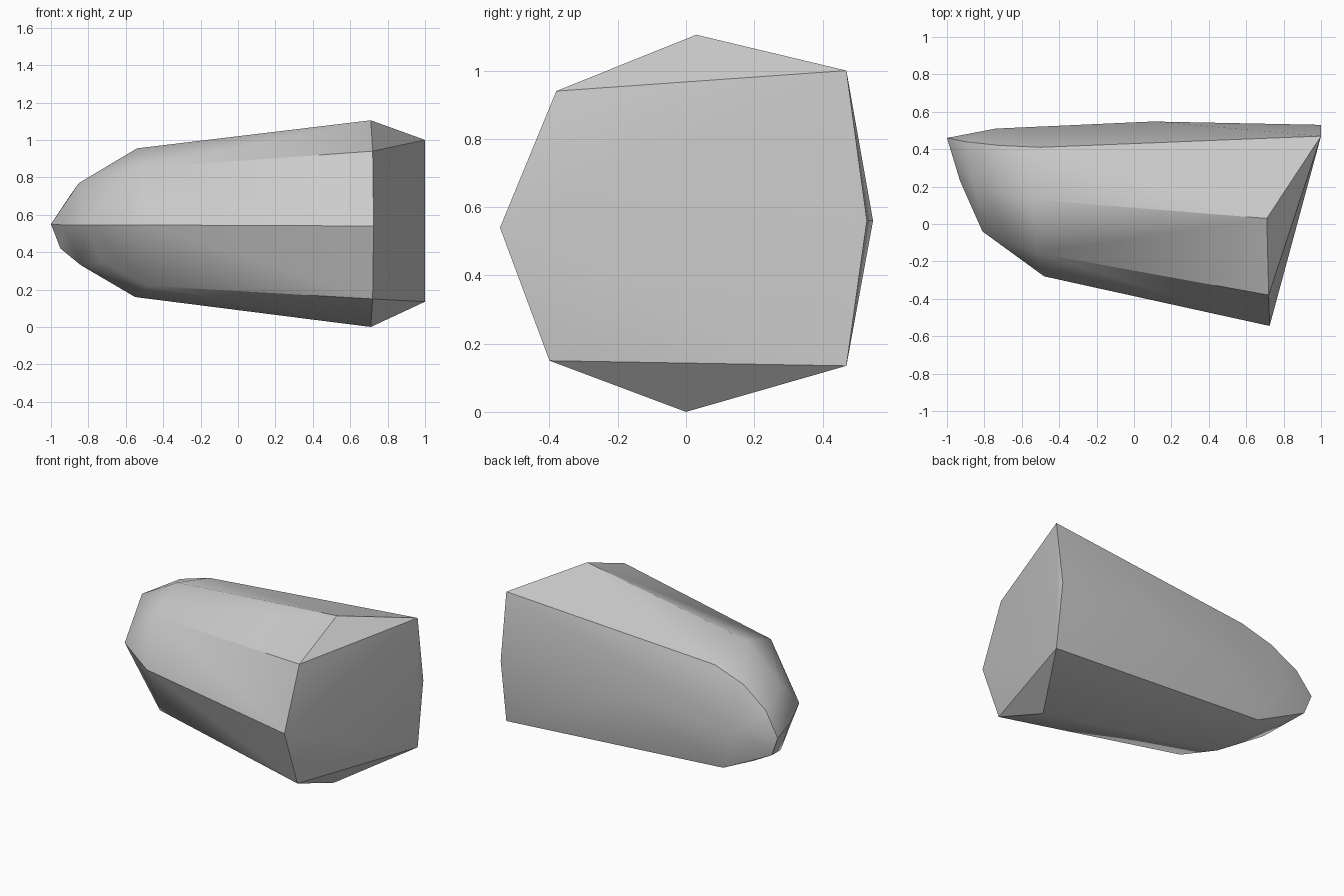
import bpy, bmesh, math

cube = bpy.data.objects.get("Cube")
if cube:
    bpy.data.objects.remove(cube, do_unlink=True)

# Plain stone colour
stone = bpy.data.materials.new("grey_stone")
stone.use_nodes = True
stone.diffuse_color = (0.6, 0.6, 0.6, 1)
stone.node_tree.nodes["Principled BSDF"].inputs["Base Color"].default_value = (0.6, 0.6, 0.6, 1)

# Corner lines of the shard, each running from the cut end to the nose
top_line = [(.71, .03, 1.105), (-.54, .13, .955), (-.85, .2, .77)]
upper_front = [(.72, -.38, .94), (-.52, -.155, .85)]
front_line = [(.725, -.545, .54), (-.48, -.28, .545), (-.81, -.04, .545), (-.93, .23, .545)]
lower_front = [(.72, -.4, .15), (-.48, -.14, .22), (-.73, .02, .35)]
bottom_line = [(.71, 0, 0), (-.55, .12, .16), (-.84, .2, .33)]
lower_back = [(1, .47, .135), (-.59, .45, .24), (-.81, .43, .34), (-.95, .45, .42)]
back_line = [(1, .53, .56), (.1, .548, .56), (-.74, .51, .55)]
upper_back = [(1, .47, 1), (-.5, .41, .89), (-.72, .42, .82), (-.9, .44, .7)]
nose = [(-1, .46, .55)]

# Solid skin stretched over the corner lines
bm = bmesh.new()
for line in (top_line, upper_front, front_line, lower_front, bottom_line,
             lower_back, back_line, upper_back, nose):
    for p in line:
        bm.verts.new(p)
hull = bmesh.ops.convex_hull(bm, input=bm.verts[:])
loose = [v for v in bm.verts if not v.link_faces]
bmesh.ops.delete(bm, geom=loose, context='VERTS')
bmesh.ops.recalc_face_normals(bm, faces=bm.faces[:])

mesh = bpy.data.meshes.new("rock_shard")
bm.to_mesh(mesh)
bm.free()
mesh.materials.append(stone)
rock = bpy.data.objects.new("rock_shard", mesh)
bpy.context.collection.objects.link(rock)

# Soft nose and back, crisp long edges
bpy.ops.object.select_all(action='DESELECT')
rock.select_set(True)
bpy.context.view_layer.objects.active = rock
bpy.ops.object.shade_smooth_by_angle(angle=math.radians(30))
